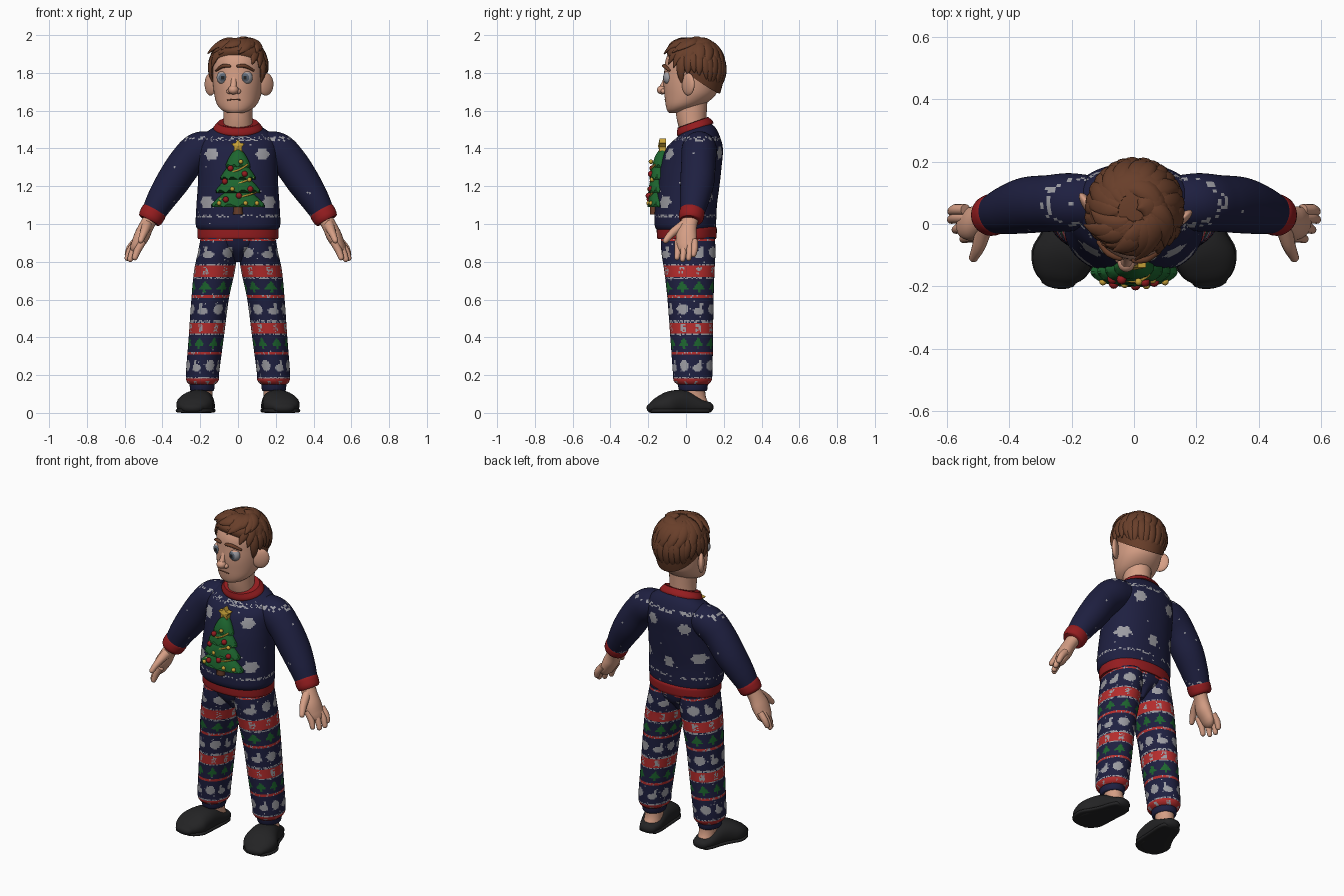
import bpy, bmesh, math, random
from mathutils import Vector, Matrix

if "Cube" in bpy.data.objects:
    bpy.data.objects.remove(bpy.data.objects["Cube"])

random.seed(4)
COLOURS = {
    "navy": (.013, .014, .052), "red": (.30, .012, .014), "skin": (.67, .345, .235),
    "brown": (.14, .049, .023), "black": (.017, .017, .018), "pale_grey": (.33, .33, .36),
    "green": (.012, .13, .028), "gold": (.58, .36, .04), "iris": (.10, .125, .165),
    "bright_red": (.46, .025, .025)}
MATS = {}
for key, rgb in COLOURS.items():
    MATS[key] = bpy.data.materials.new(key)
    MATS[key].diffuse_color = (*rgb, 1)


def spline(st, step):
    """Catmull-Rom interpolation of stations (x, y, z, a, b, slope)."""
    st = [tuple(s) + (0,) * (6 - len(s)) for s in st]
    rows = []
    for i in range(len(st) - 1):
        p0, p1, p2, p3 = st[max(i - 1, 0)], st[i], st[i + 1], st[min(i + 2, len(st) - 1)]
        k = max(2, math.ceil((Vector(p2[:3]) - Vector(p1[:3])).length / step))
        for j in range(k):
            t = j / k
            rows.append([.5 * (2 * b + (c - a) * t + (2 * a - 5 * b + 4 * c - d) * t * t
                               + (3 * b - a - 3 * c + d) * t ** 3)
                         for a, b, c, d in zip(p0, p1, p2, p3)])
    return rows + [list(st[-1])]


def loft(bm, st, seg=24, step=.02, ref=Vector((0, 1, 0)), flat=False, n=2, ends=(0, 0)):
    """Skin oval rings along stations; flat keeps the rings horizontal."""
    rows, items = spline(st, step), []
    for i, r in enumerate(rows):
        d = Vector(rows[min(i + 1, len(rows) - 1)][:3]) - Vector(rows[max(i - 1, 0)][:3])
        T = Vector((0, 0, math.copysign(1, d.z))) if flat else d.normalized()
        items.append((Vector(r[:3]), T, r[3], r[4], r[5]))
    domes = [(math.sin(math.radians(q)), math.cos(math.radians(q))) for q in (25, 50, 70, 85)]
    if ends[0]:
        p, T, a, b, s = items[0]
        items = [(p - T * b * u, T, a * v, b * v, s) for u, v in reversed(domes)] + items
    if ends[1]:
        p, T, a, b, s = items[-1]
        items += [(p + T * b * u, T, a * v, b * v, s) for u, v in domes]
    rings = []
    for p, T, a, b, s in items:
        V = ref(p) if callable(ref) else ref
        V = (V - T * V.dot(T)).normalized()
        U, ring = V.cross(T), []
        for k in range(seg):
            w = 2 * math.pi * k / seg
            c, q = math.cos(w), math.sin(w)
            c, q = (math.copysign(abs(m) ** (2 / n), m) for m in (c, q))
            ring.append(bm.verts.new(p + U * a * c + V * b * q + Vector((0, 0, s * b * q))))
        rings.append(ring)
    for r0, r1 in zip(rings, rings[1:]):
        for k in range(seg):
            bm.faces.new((r0[k], r0[k - 1], r1[k - 1], r1[k]))
    bm.faces.new(rings[0])
    bm.faces.new(rings[-1])
    return [v for r in rings for v in r]


def ball(bm, c, r, rot=0, seg=20):
    m = Matrix.Translation(c) @ Matrix.Rotation(rot, 4, 'Z') @ Matrix.Diagonal((*r, 1))
    bmesh.ops.create_uvsphere(bm, u_segments=seg, v_segments=seg * 3 // 4, radius=1, matrix=m)


def mir(st, s):
    return [(p[0] * s, *p[1:]) for p in st]


def finish(bm, name, paint, xf=None, angle=50):
    """Colour the faces (one name, or a rule on the face centre) and make the object."""
    bmesh.ops.recalc_face_normals(bm, faces=bm.faces)
    names = []
    for f in bm.faces:
        key = paint(f.calc_center_median()) if callable(paint) else paint
        if key not in names:
            names.append(key)
        f.material_index = names.index(key)
    if xf:
        bm.transform(xf)
    me = bpy.data.meshes.new(name)
    bm.to_mesh(me)
    bm.free()
    for key in names:
        me.materials.append(MATS[key])
    me.shade_smooth()
    me.set_sharp_from_angle(angle=math.radians(angle))
    bpy.context.collection.objects.link(bpy.data.objects.new(name, me))


def part(name, paint, st, xf=None, **kw):
    bm = bmesh.new()
    loft(bm, st, **kw)
    finish(bm, name, paint, xf)


# ---- knitted colour rules ----
FLAKES = {True: [(-.14, 1.37), (.13, 1.37), (-.165, 1.115), (.165, 1.115)],
          False: [(-.11, 1.36), (.10, 1.38), (0, 1.13), (-.17, 1.17), (.17, 1.15)]}


def sweater_paint(c):
    for x, z in FLAKES[c.y < .03]:
        dx, dz = c.x - x, c.z - z
        if abs(c.x) < .21 and math.hypot(dx, dz) < .033 * (1 + .12 * math.cos(6 * math.atan2(dz, dx))):
            return "pale_grey"
    band = 1.44 < c.z < 1.462 or 1.03 < c.z < 1.05
    return "pale_grey" if random.random() < (.4 if band else .003) else "navy"


def pants_paint(c):
    if abs(c.x) < .03 and c.z > .79:
        return "navy"
    x = abs(c.x) - (.19 - .10 * (c.z - .2) / .73)
    u = (math.atan2(c.y - .025, x) / (2 * math.pi) + .5) * 8
    t = (c.z - .12) % .30
    i, du = int(u), (u % 1 - .5) * .08
    if t < .06:                                      # red band with pale stitches
        return "pale_grey" if (abs(t - .03) < .02 and abs(du) < .013 and random.random() < .6) else "bright_red"
    if t < .07 or t > .29:
        return "pale_grey" if random.random() < .65 else "navy"
    if .19 < t < .203:
        return "bright_red" if random.random() < .8 else "pale_grey"
    if .222 < t < .28:                               # little trees
        w = .03 * (.28 - t) / .046 if t > .234 else .006
        return "green" if abs(du) < w else "navy"
    dz = t - .13
    if i % 2:                                        # flakes and hopping animals
        hit = math.hypot(du, dz) < .028
    else:
        hit = math.hypot(du / 1.5, dz + .012) < .018 or (abs(du - .012) < .008 and -.01 < dz < .03)
    return "pale_grey" if hit or random.random() < .012 else "navy"


# ---- clothing ----
part("sweater_body", sweater_paint, [
    (0, 0, .97, .212, .155), (0, -.004, 1.0, .224, .163), (0, 0, 1.1, .22, .164),
    (0, .011, 1.2, .213, .166), (0, .025, 1.3, .21, .163), (0, .045, 1.4, .21, .15),
    (0, .058, 1.46, .19, .118, .1), (0, .056, 1.495, .15, .093, .25),
    (0, .045, 1.518, .10, .07, .33)], seg=140, step=.008, flat=True, n=2.2)
part("sweater_hem", "red", [
    (0, .004, .92, .208, .15), (0, .004, .927, .214, .157), (0, .004, .975, .215, .159),
    (0, .003, .985, .21, .154)], seg=64, step=.01, flat=True, n=2.2)
bm = bmesh.new()
loft(bm, [(0, .012, .80, .02, .07), (0, .012, .85, .06, .115), (0, .012, .885, .15, .134), (0, .01, .93, .19, .145)],
     seg=128, step=.008, flat=True)
for s in (1, -1):
    loft(bm, mir([
        (.19, .036, .15, .066, .08), (.188, .035, .17, .085, .10), (.187, .035, .22, .088, .105),
        (.168, .03, .4, .093, .113), (.148, .024, .6, .099, .122), (.125, .018, .75, .108, .133),
        (.108, .013, .85, .104, .143), (.1, .01, .93, .097, .143)], s), seg=96, step=.007, flat=True)
finish(bm, "pajama_pants", pants_paint)

m = Matrix.Translation((0, .043, 1.52)) @ Matrix.Rotation(.34, 4, 'X')
part("collar", "red", [(0, 0, z, a, b) for z, a, b in (
    (-.022, .128, .1), (-.01, .13, .101), (.012, .112, .09), (.02, .104, .084), (.01, .09, .074))],
    m, seg=48, flat=True)

for s, side in ((1, "left"), (-1, "right")):
    part(side + "_sleeve", sweater_paint, mir([
        (.10, .07, 1.415, .073, .08), (.20, .07, 1.392, .096, .093), (.272, .066, 1.33, .092, .091),
        (.345, .06, 1.225, .088, .09), (.407, .045, 1.13, .076, .078), (.447, .033, 1.06, .064, .064)], s),
        seg=56, step=.01)
    part(side + "_sleeve_cuff", "red", mir([
        (.439, .036, 1.076, .062, .062), (.446, .033, 1.063, .068, .067), (.464, .026, 1.03, .066, .065),
        (.471, .024, 1.017, .058, .056)], s), seg=32, step=.01)
    part(side + "_pants_cuff", "navy", mir([
        (.19, .037, .115, .058, .068), (.19, .037, .125, .064, .076), (.19, .036, .16, .067, .08)], s),
        flat=True, seg=32)
    part(side + "_ankle", "skin", mir([
        (.185, .06, .05, .05, .06), (.186, .047, .09, .05, .057), (.19, .04, .16, .055, .06)], s), flat=True)

    # slipper with thin sole
    foot = [(.18, .115, .03, .052, .03), (.185, .08, .034, .064, .038), (.2, 0, .05, .075, .066),
            (.215, -.06, .052, .088, .068), (.23, -.11, .043, .098, .06), (.24, -.16, .033, .08, .041),
            (.243, -.182, .026, .058, .026)]
    bm = bmesh.new()
    loft(bm, mir(foot, s), ref=Vector((0, 0, 1)), n=2.3, ends=(1, 1), seg=32)
    loft(bm, mir([(x, y, .012, a * 1.04, .012) for x, y, z, a, b in foot], s),
         ref=Vector((0, 0, 1)), n=4, ends=(1, 1), seg=32)
    for v in bm.verts:
        v.co.z = max(v.co.z, 0)
    finish(bm, side + "_slipper", "black")

    # hand: palm, four fingers fanned from front-inside to back-outside, thumb
    bm = bmesh.new()
    loft(bm, mir([(.45, .028, 1.05, .038, .045), (.484, .012, .99, .038, .046),
                  (.51, .002, .935, .04, .056), (.533, .003, .89, .032, .053)], s), ends=(0, 1),
         ref=Vector((.25, 1, 0)))
    for dx, y, l in ((-.028, -.042, .98), (-.008, -.012, 1.08), (.01, .02, 1.02), (.02, .046, .8)):
        loft(bm, mir([(.525 + dx * .8, y, .91, .02, .018), (.525 + dx + .035 * l, y, .91 - .05 * l, .019, .018),
                      (.525 + dx + .05 * l, y - .006, .91 - .09 * l, .015, .014)], s), seg=12, ends=(0, 1))
    loft(bm, mir([(.48, -.01, .995, .026, .03), (.498, -.07, .955, .022, .021), (.515, -.108, .912, .015, .015)], s),
         seg=14, ref=Vector((0, .5, .8)), ends=(1, 1))
    finish(bm, side + "_hand", "skin")

# ---- stuffed tree on the chest ----
bm = bmesh.new()
for z, w, y0, y1, b in ((1.105, .14, -.153, -.152, .05), (1.18, .118, -.152, -.148, .048),
                        (1.25, .093, -.148, -.138, .045), (1.315, .065, -.138, -.12, .04)):
    vs = loft(bm, [(0, y0, z, w, b), (0, (y0 + y1) / 2, z + .05, w * .62, b * .8),
                   (0, y1, z + .085, w * .2, b * .4)], seg=44, flat=True)
    for i, v in enumerate(vs[:44]):
        v.co.z -= .015 * (i % 4 < 2)
finish(bm, "chest_tree", "green", angle=25)
part("tree_trunk", "brown", [(0, -.165, 1.05, .026, .026), (0, -.165, 1.12, .022, .026)], flat=True, seg=12)


def tree_y(x, z):
    w = .145 * (1.43 - z) / .33
    return -.153 + (z - 1.1) * .05 - .047 * math.sqrt(max(.05, 1 - (x / w) ** 2))


for colour, spots in (("red", [(-.07, 1.225), (-.04, 1.295), (.035, 1.265), (-.065, 1.13), (.065, 1.185), (.005, 1.15)]),
                      ("gold", [(.1, 1.11), (-.1, 1.11), (.06, 1.235), (-.03, 1.185), (.015, 1.33), (.04, 1.11)])):
    bm = bmesh.new()
    for x, z in spots:
        r = .016 if colour == "red" else .012
        ball(bm, (x, tree_y(x, z), z), (r, r, r), seg=12)
    if colour == "gold":                             # garlands
        for z, w in ((1.15, .1), (1.225, .08), (1.295, .05)):
            loft(bm, [(x * w, tree_y(x * w, z) + .006, z + .02 * x - .01 * (1 - x * x), .005, .005)
                      for x in (-1, -.5, 0, .5, 1)], seg=8)
    finish(bm, colour + "_ornaments", colour)

bm = bmesh.new()                                     # star
rim = [(R * math.sin(k * math.pi / 5), 1.413 + R * math.cos(k * math.pi / 5))
       for k in range(10) for R in [.04 if k % 2 == 0 else .021]]
back = [bm.verts.new((x, -.105, z)) for x, z in rim]
mid = [bm.verts.new((x, -.14, z)) for x, z in rim]
tip = bm.verts.new((0, -.148, 1.413))
bm.faces.new(back)
for k in range(10):
    bm.faces.new((back[k], back[k - 1], mid[k - 1], mid[k]))
    bm.faces.new((mid[k], mid[k - 1], tip))
finish(bm, "tree_star", "gold", angle=20)

# ---- head, turned slightly aside ----
TURN = Matrix.Translation((0, .03, 0)) @ Matrix.Rotation(math.radians(-9), 4, 'Z') @ Matrix.Translation((0, -.03, 0))
part("neck", "skin", [(0, .045, 1.46, .08, .065), (0, .03, 1.55, .076, .078), (0, .025, 1.68, .078, .09)], flat=True, seg=32)
bm = bmesh.new()
loft(bm, [(0, -.055, 1.587, .035, .033), (0, -.042, 1.60, .07, .058), (0, -.008, 1.63, .104, .1),
          (0, .02, 1.68, .123, .134), (0, .03, 1.74, .132, .149), (0, .036, 1.8, .135, .152),
          (0, .04, 1.87, .133, .148), (0, .045, 1.93, .105, .118), (0, .05, 1.96, .05, .05)],
     seg=48, flat=True)
loft(bm, [(0, -.106, 1.78, .014, .01), (0, -.118, 1.745, .015, .013), (0, -.128, 1.715, .02, .02)], ends=(1, 1))
ball(bm, (0, -.128, 1.71), (.028, .028, .024))
for s in (1, -1):
    ball(bm, (s * .024, -.117, 1.703), (.015, .015, .014))
    ball(bm, (s * .148, .035, 1.74), (.018, .05, .06), -s * .75)
finish(bm, "head", "skin", TURN)
part("mouth", "brown", [(-.036, -.106, 1.655, .003, .003), (0, -.113, 1.66, .003, .003), (.036, -.106, 1.657, .003, .003)],
     TURN, seg=8)

for s, side in ((1, "left"), (-1, "right")):
    eye, radii = Vector((s * .06, -.084, 1.775)), (.036, .029, .037)

    def eye_paint(c):
        d = Vector([(p - q) / r for p, q, r in zip(c, eye, radii)]).normalized()
        a = math.degrees(d.angle(Vector((0, -1, 0))))
        return "skin" if d.z > .68 else "black" if a < 17 else "iris" if a < 36 else "pale_grey"
    bm = bmesh.new()
    ball(bm, eye, radii, seg=48)
    finish(bm, side + "_eye", eye_paint, TURN)
    part(side + "_brow", "brown", mir([(.024, -.114, 1.836, .008, .01), (.06, -.105, 1.836, .01, .012),
                                       (.098, -.075, 1.814, .006, .008)], s), TURN, seg=12, ends=(1, 1))

# ---- hair: cap plus layered locks ----
part("hair_cap", "brown", [
    (0, .045, 1.785, .137, .136, -.7), (0, .05, 1.85, .148, .153, -.4), (0, .048, 1.92, .136, .142, -.1),
    (0, .05, 1.965, .09, .095), (0, .05, 1.98, .03, .03)], TURN, seg=40, flat=True)
SCALP = Vector((0, .045, 1.82))


def lock(bm, az0, el0, az1, el1, w, lift):
    st = []
    for i in range(6):
        t = i / 5
        az, el = math.radians(az0 + (az1 - az0) * t), math.radians(el0 + (el1 - el0) * t)
        k = 1 + lift * t
        st.append((.148 * k * math.sin(az) * math.cos(el), .045 - .156 * k * math.cos(az) * math.cos(el),
                   1.82 + .163 * k * math.sin(el), w * (.35, .8, 1, .9, .6, .08)[i], (.006, .012, .015, .014, .01, .003)[i]))
    loft(bm, st, seg=10, step=.025, ref=lambda p: p - SCALP)


bm = bmesh.new()
jit = random.uniform
for az in range(72, 289, 12):                        # sides and nape, longest in the middle
    k = min(az, 360 - az)
    end = -28 if k < 76 else -8 if k < 100 else -8 - (k - 100) * .56
    lock(bm, az + jit(-5, 5), 38, az + jit(-8, 4), end + jit(-4, 3), .027, .01)
for az in range(50, 311, 20):                        # upper layer
    lock(bm, az + 14 + jit(-8, 8), 70, az - 12 + jit(-8, 8), jit(-5, 16), .034, jit(.02, .06))
for az in range(-70, 71, 14):                        # swept quiff
    lock(bm, az + 40 + jit(-8, 8), 76, az - 12 + jit(-8, 8), 28 + jit(-3, 9), .032, jit(.08, .16))
for az in range(-40, 81, 24):                        # crown locks swept across
    lock(bm, az + 130 + jit(-8, 8), 62, az + jit(-8, 8), 58 + jit(-6, 6), .036, jit(.03, .06))
lock(bm, 170, 74, 60, 72, .04, .01)
lock(bm, -30, 70, -66, 24, .03, .24)
lock(bm, -15, 68, -50, 34, .03, .2)
lock(bm, 20, 66, -20, 36, .034, .18)
finish(bm, "hair_locks", "brown", TURN)

for m in bpy.data.materials:
    if m.users and not m.is_grease_pencil:
        m.use_nodes = True
        m.node_tree.nodes["Principled BSDF"].inputs["Base Color"].default_value = m.diffuse_color
